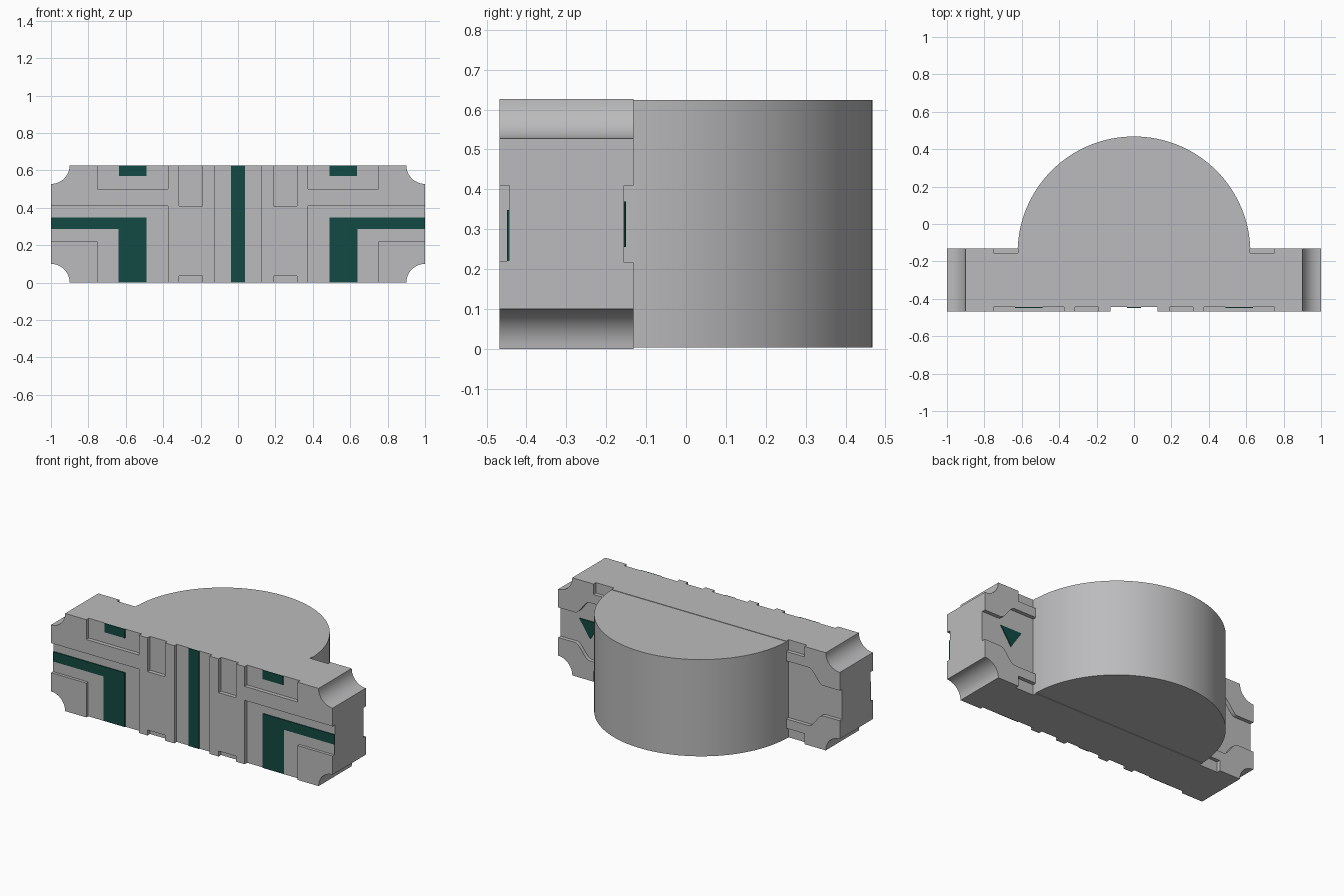
import bpy, bmesh, math

cube = bpy.data.objects.get("Cube")
if cube:
    bpy.data.objects.remove(cube, do_unlink=True)


def material(name, rgb):
    m = bpy.data.materials.new(name)
    m.use_nodes = True
    m.diffuse_color = (*rgb, 1)
    m.node_tree.nodes["Principled BSDF"].inputs["Base Color"].default_value = (*rgb, 1)
    return m


GREY = material("light grey", (0.5, 0.5, 0.51))
GREEN = material("dark green", (0.006, 0.067, 0.055))

H = 0.627            # board height
R = 0.1              # corner notch radius
FRONT, FLOOR = -0.468, -0.443        # raised and recessed front levels
BACK, BACK_FLOOR = -0.132, -0.156    # raised and recessed back levels
PAINT = FLOOR - 0.006


def prism(name, pts, lo, hi, mat, axis="y"):
    """Extrude a 2D outline along y (points are x, z) or z (points are x, y)."""
    bm = bmesh.new()
    place = (lambda a, b, c: (a, c, b)) if axis == "y" else (lambda a, b, c: (a, b, c))
    face = bm.faces.new([bm.verts.new(place(a, b, lo)) for a, b in pts])
    ext = bmesh.ops.extrude_face_region(bm, geom=[face])
    verts = [v for v in ext["geom"] if isinstance(v, bmesh.types.BMVert)]
    bmesh.ops.translate(bm, verts=verts, vec=place(0, 0, hi - lo))
    bmesh.ops.recalc_face_normals(bm, faces=bm.faces)
    mesh = bpy.data.meshes.new(name)
    bm.to_mesh(mesh)
    bm.free()
    mesh.materials.append(mat)
    ob = bpy.data.objects.new(name, mesh)
    bpy.context.collection.objects.link(ob)
    bpy.ops.object.select_all(action="DESELECT")
    ob.select_set(True)
    bpy.context.view_layer.objects.active = ob
    bpy.ops.object.shade_smooth_by_angle(angle=math.radians(30))
    return ob


def rect(x0, x1, z0, z1):
    return [(x0, z0), (x1, z0), (x1, z1), (x0, z1)]


def flip_x(pts):
    return [(-x, z) for x, z in reversed(pts)]


def flip_z(pts):
    return [(x, H - z) for x, z in reversed(pts)]


def four_way(quarter):
    """Complete an outline from its upper +x quarter."""
    top = quarter + flip_x(quarter)
    return top + flip_z(top)


# Concave corner, from the end face up to the top face
ARC = [(1 - R * math.sin(a), H - R * math.cos(a))
       for a in (math.pi / 2 * i / 12 for i in range(13))]

# Board core
prism("board_core", four_way(ARC), FLOOR, BACK_FLOOR, GREY)

# Back copper layer: centre block with curved arms reaching each corner
curve = [(0.78 + 0.1 * t, 0.5 - 0.09 * (3 * t * t - 2 * t ** 3))
         for t in (i / 8 for i in range(9))]
back_quarter = ([(0.62, 0.5)] + curve + [(1, 0.41)] + ARC
                + [(0.75, H), (0.75, 0.56), (0.62, 0.56), (0.62, H)])
prism("back_pads", four_way(back_quarter), BACK_FLOOR, BACK, GREY)

# Half-round lens
lens = [(0.622 * math.cos(a), -0.152 + 0.62 * math.sin(a))
        for a in (math.pi * i / 64 for i in range(65))]
lens = [(0.622, BACK)] + [p for p in lens if p[1] > BACK + 0.002] + [(-0.622, BACK)]
prism("lens", lens, 0.003, H - 0.003, GREY, axis="z")

# Front outlines on the +x side
column_pad = ([(0.125, 0), (0.19, 0), (0.19, 0.035), (0.315, 0.035), (0.315, 0),
               (0.375, 0), (0.375, 0.41), (1, 0.41)] + ARC
              + [(0.75, H), (0.75, 0.5), (0.375, 0.5), (0.375, H), (0.315, H),
                 (0.315, 0.41), (0.19, 0.41), (0.19, H), (0.125, H)])
corner_pad = [(0.75, 0.22), (0.75, 0)] + flip_z(ARC) + [(1, 0.22)]
l_stripe = [(0.49, 0), (0.64, 0), (0.64, 0.285), (1, 0.285), (1, 0.348), (0.49, 0.348)]
l_mask = [(0.64, 0), (0.75, 0), (0.75, 0.22), (1, 0.22), (1, 0.285), (0.64, 0.285)]

for side, turn in (("left", lambda p: p), ("right", flip_x)):
    prism(side + "_column_pad", turn(column_pad), FRONT, FLOOR, GREY)
    prism(side + "_corner_pad", turn(corner_pad), FRONT, FLOOR, GREY)
    prism(side + "_angled_stripe", turn(l_stripe), PAINT, FLOOR, GREEN)
    prism(side + "_top_mark", turn(rect(0.49, 0.635, 0.57, H)), PAINT, FLOOR, GREEN)
    # Mask plate with a green outer edge
    mask = prism(side + "_mask_plate", turn(l_mask), PAINT, FLOOR, GREY)
    mask.data.materials.append(GREEN)
    for p in mask.data.polygons:
        if abs(p.normal.x) > 0.9 and abs(p.center.x) > 0.95:
            p.material_index = 1

# Centre stripe and polarity triangle
prism("centre_stripe", rect(-0.037, 0.037, 0, H), PAINT, FLOOR, GREEN)
prism("polarity_triangle", [(0.71, 0.37), (0.865, 0.37), (0.7875, 0.255)],
      BACK_FLOOR, BACK_FLOOR + 0.005, GREEN)
